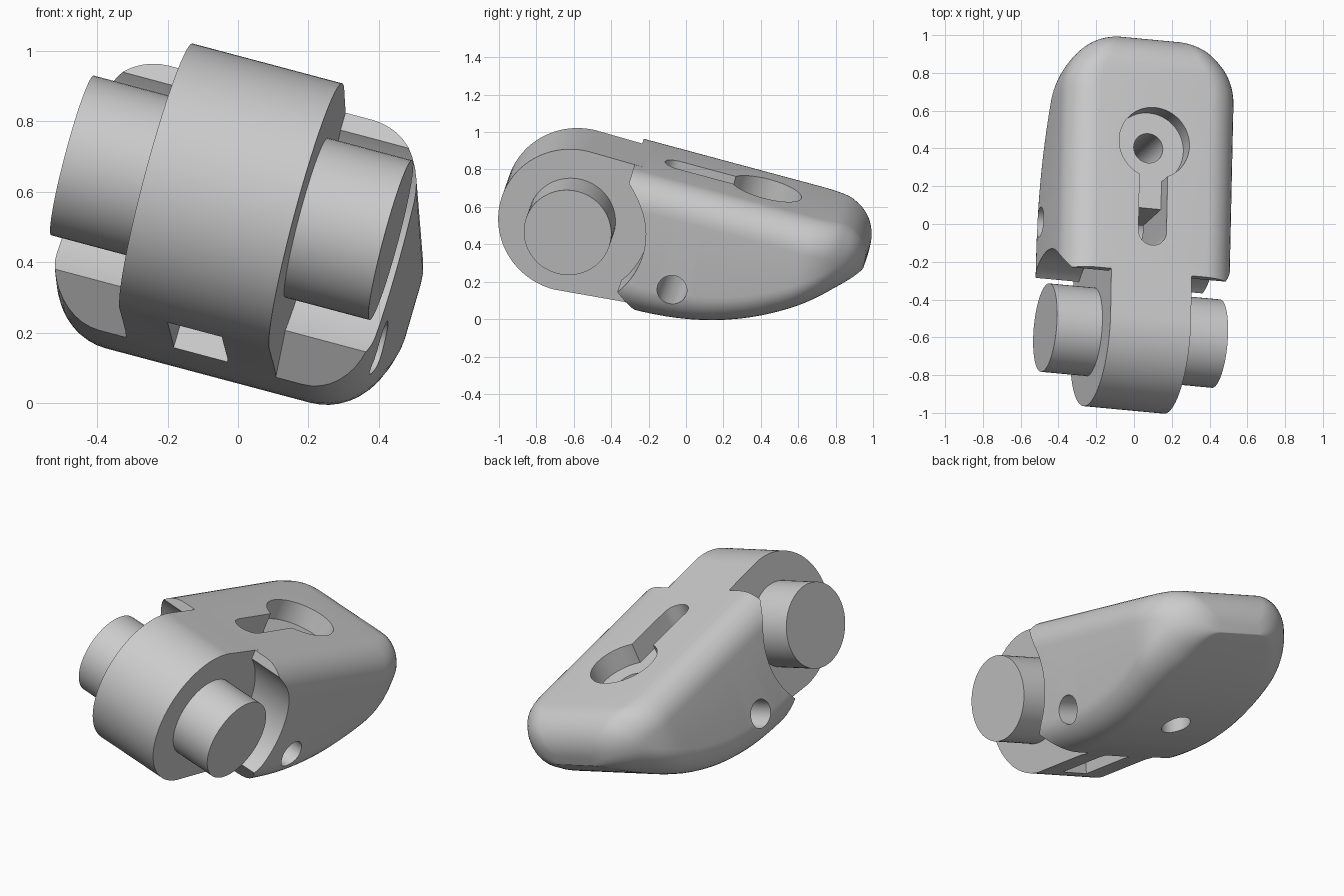
import bpy
import bmesh
from math import sin, cos, pi, sqrt
from mathutils import Vector, Matrix

if "Cube" in bpy.data.objects:
    bpy.data.objects.remove(bpy.data.objects["Cube"])

grey = bpy.data.materials.new("plain grey")
grey.use_nodes = True
COLOUR = (0.6, 0.6, 0.6, 1)
grey.diffuse_color = COLOUR
grey.node_tree.nodes["Principled BSDF"].inputs["Base Color"].default_value = COLOUR

# Tilted frame of the part: pin axis, length and thickness, from the pin centre
axis = Vector((0.962, -0.09, -0.256)).normalized()
length = Vector((0.023, 0.965, -0.26))
length = (length - axis * length.dot(axis)).normalized()
thick = axis.cross(length)
POSE = Matrix.Translation((-0.018, -0.591, 0.583)) @ Matrix((axis, length, thick)).transposed().to_4x4()

PIN_HALF = 0.47
TONGUE_HALF = 0.221
TONGUE_R = 0.395
TOP = 0.39


def loft(name, rings):
    bm = bmesh.new()
    rows = [[bm.verts.new(p) for p in ring] for ring in rings]
    n = len(rows[0])
    for a, b in zip(rows, rows[1:]):
        for i in range(n):
            j = (i + 1) % n
            bm.faces.new((a[i], a[j], b[j], b[i]))
    bm.faces.new(rows[0])
    bm.faces.new(rows[-1])
    bmesh.ops.recalc_face_normals(bm, faces=bm.faces[:])
    mesh = bpy.data.meshes.new(name)
    bm.to_mesh(mesh)
    bm.free()
    mesh.materials.append(grey)
    ob = bpy.data.objects.new(name, mesh)
    bpy.context.collection.objects.link(ob)
    return ob


def across(name, pts, lo, hi):
    """Side profile extruded along the pin axis."""
    return loft(name, [[(x, p, q) for p, q in pts] for x in (lo, hi)])


def upright(name, pts, lo, hi):
    """Plan profile extruded through the thickness."""
    return loft(name, [[(p, q, z) for p, q in pts] for z in (lo, hi)])


def arc(cx, cy, r, start=0.0, sweep=2 * pi, n=64):
    steps = n if sweep >= 2 * pi else n + 1
    return [(cx + r * cos(start + sweep * i / n), cy + r * sin(start + sweep * i / n)) for i in range(steps)]


def rect(x0, x1, y0, y1):
    return [(x0, y0), (x1, y0), (x1, y1), (x0, y1)]


def combine(target, tool, operation):
    mod = target.modifiers.new("combine", "BOOLEAN")
    mod.operation = operation
    mod.solver = "EXACT"
    mod.object = tool
    bpy.context.view_layer.objects.active = target
    bpy.ops.object.modifier_apply(modifier=mod.name)
    bpy.data.objects.remove(tool)


# Body: rounded box sections that narrow to a blunt rounded tip
START, END, CORNER, ROLL = 0.25, 1.57, 0.33, 0.2


def section(v):
    c = max(0, v - (END - CORNER))
    half = PIN_HALF - CORNER + sqrt(max(0, CORNER ** 2 - c * c))
    c = max(0, v - (END - ROLL))
    top = TOP - ROLL + sqrt(max(0, ROLL ** 2 - c * c))
    low = -0.36 + 0.5 * max(0, (v - 0.35) / (END - 0.35)) ** 2.5
    r = min(0.17, half * 0.9, (top - low) * 0.48)
    pts = []
    for k, (sx, z) in enumerate(((1, top - r), (-1, top - r), (-1, low + r), (1, low + r))):
        pts += arc(sx * (half - r), z, r, k * pi / 2, pi / 2, 10)
    return [(x, v, z) for x, z in pts]


bend = END - CORNER
stations = [START + (bend - START) * i / 16 for i in range(16)]
stations += [bend + CORNER * sin(pi / 2 * i / 20) for i in range(21)]
body = loft("finger_body", [section(v) for v in stations])

# Clearance around the pins and the sloping lower lip, on both sides
for s in (-1, 1):
    lo, hi = sorted((s * TONGUE_HALF, s * 0.8))
    combine(body, across("pin_clearance", arc(0, 0, 0.42, n=96), lo, hi), "DIFFERENCE")
    lip = [(0.25, -0.173), (0.6, -0.481), (0, -0.7), (0, -0.2)]
    combine(body, across("lip_cut", lip, lo, hi), "DIFFERENCE")

# Rounded hinge tongue, joined to the body
tongue = arc(0, 0, TONGUE_R, pi / 2, pi, 64) + [(0.6, -0.34), (0.6, 0.385)]
combine(body, across("tongue", tongue, -TONGUE_HALF, TONGUE_HALF), "UNION")

# Keyhole recess on top, with a screw hole through and a shaft at the slot end
HOLE_V, FLOOR, SLOT = 0.959, 0.27, 0.077
cutters = [
    upright("keyhole_round", arc(0, HOLE_V, 0.193), FLOOR, 0.6),
    upright("keyhole_slot", arc(0, 0.475, SLOT, pi, pi, 24) + [(SLOT, HOLE_V), (-SLOT, HOLE_V)], FLOOR, 0.61),
    upright("slot_shaft", arc(0, 0.475, SLOT, pi, pi, 24) + [(SLOT, 0.63), (-SLOT, 0.63)], -0.15, 0.5),
    upright("screw_hole", arc(0, HOLE_V, 0.08, n=48), -0.7, 0.5),
    across("cross_hole", arc(0.618, -0.157, 0.08, n=48), -0.8, 0.8),
    upright("lower_slot", rect(-0.08, 0.08, 0.04, 0.43), -0.6, -0.2),
]
for tool in cutters:
    combine(body, tool, "DIFFERENCE")

# Hinge pins on both sides
parts = [body]
for name, s in (("left_pin", 1), ("right_pin", -1)):
    lo, hi = sorted((s * 0.2, s * PIN_HALF))
    parts.append(across(name, arc(0, 0, 0.235), lo, hi))

# Tilt into place and shade
for ob in parts:
    ob.data.transform(POSE)
    bpy.ops.object.select_all(action="DESELECT")
    ob.select_set(True)
    bpy.context.view_layer.objects.active = ob
    bpy.ops.object.shade_smooth_by_angle(angle=pi / 6)
